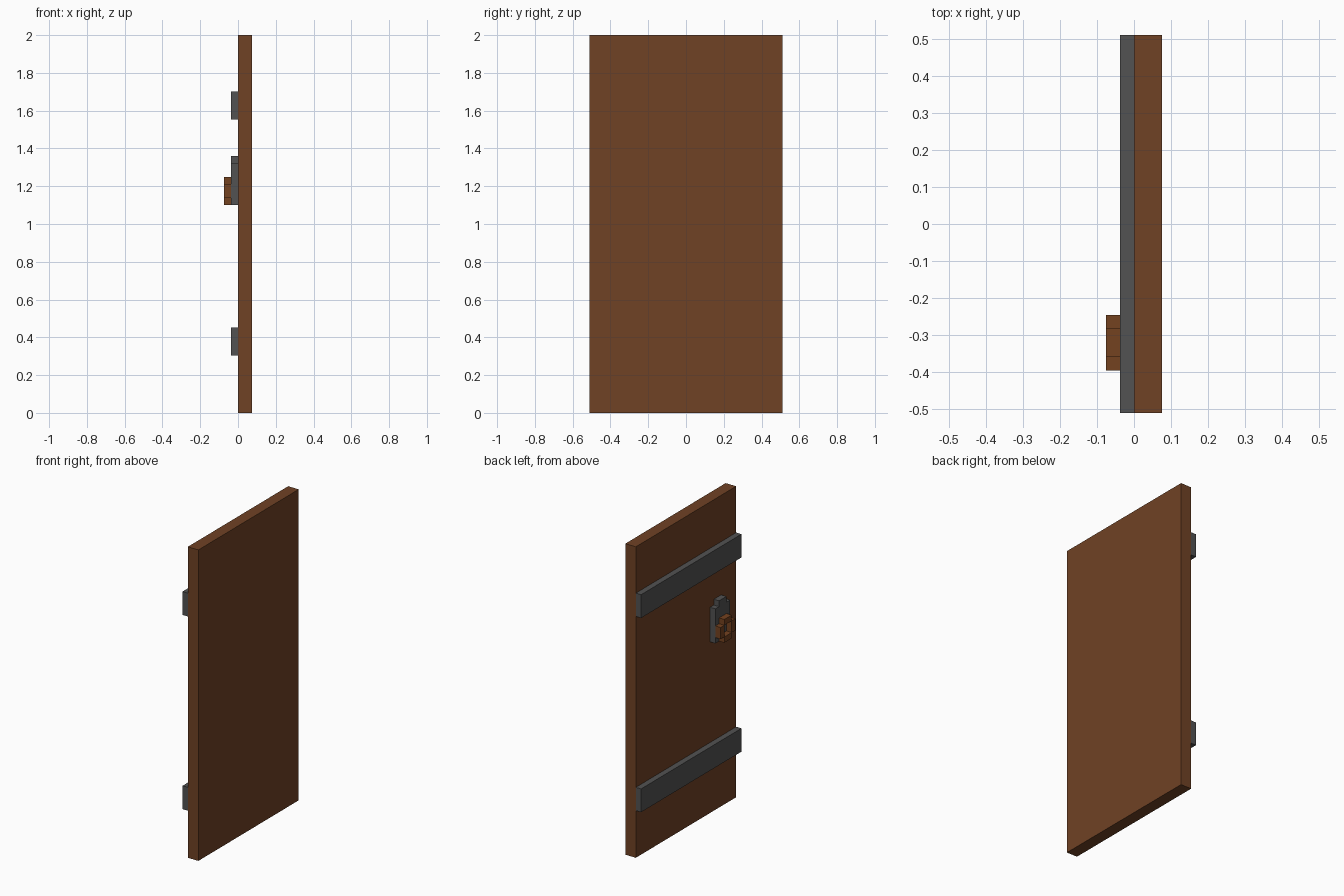
import bpy
import bmesh

cube = bpy.data.objects.get("Cube")
if cube:
    bpy.data.objects.remove(cube, do_unlink=True)


def make_material(name, rgb):
    mat = bpy.data.materials.new(name)
    mat.use_nodes = True
    color = (*rgb, 1.0)
    mat.diffuse_color = color
    mat.node_tree.nodes["Principled BSDF"].inputs["Base Color"].default_value = color
    return mat


wood = make_material("brown wood", (0.162, 0.054, 0.018))
iron = make_material("dark iron", (0.084, 0.084, 0.084))
copper = make_material("copper brown", (0.174, 0.054, 0.014))

U = 0.0375          # module that all the fittings are built on
HALF = 0.51         # half the door width


def box(name, x, y, z, mat):
    """Box from (min, max) ranges."""
    bpy.ops.mesh.primitive_cube_add(size=1, location=[sum(r) / 2 for r in (x, y, z)])
    obj = bpy.context.object
    obj.name = name
    obj.scale = [r[1] - r[0] for r in (x, y, z)]
    bpy.ops.object.transform_apply(location=False, rotation=False, scale=True)
    obj.data.materials.append(mat)
    return obj


def extruded_profile(name, points, x, mat):
    """Solid with a (y, z) outline, running through the x range."""
    bm = bmesh.new()
    face = bm.faces.new([bm.verts.new((x[0], y, z)) for y, z in points])
    solid = bmesh.ops.extrude_face_region(bm, geom=[face])
    moved = [v for v in solid["geom"] if isinstance(v, bmesh.types.BMVert)]
    bmesh.ops.translate(bm, verts=moved, vec=(x[1] - x[0], 0, 0))
    bmesh.ops.recalc_face_normals(bm, faces=bm.faces)
    mesh = bpy.data.meshes.new(name)
    bm.to_mesh(mesh)
    bm.free()
    obj = bpy.data.objects.new(name, mesh)
    bpy.context.collection.objects.link(obj)
    mesh.materials.append(mat)
    return obj


# Door leaf
box("door_panel", (0, 2 * U), (-HALF, HALF), (0, 2), wood)

# Iron straps across the door
for name, z in (("lower_strap", 0.303), ("upper_strap", 1.552)):
    box(name, (-U, 0), (-HALF, HALF), (z, z + 4 * U), iron)

# Handle plate with stepped upper corners
mid, low, top = -0.32, 1.1, 1.36
half_outline = [(2 * U, low), (2 * U, top - U), (U, top - U), (U, top)]
outline = [(mid + y, z) for y, z in half_outline]
outline += [(mid - y, z) for y, z in reversed(half_outline)]
extruded_profile("handle_plate", outline, (-U, 0), iron)

# Ring handle: four bars around an open middle
centre = low + 2 * U
for name, side in (("left", -1), ("right", 1)):
    y = sorted((mid + side * U, mid + side * 2 * U))
    box(f"ring_{name}_bar", (-2 * U, -U), y, (centre - U, centre + U), copper)
for name, side in (("lower", -1), ("upper", 1)):
    z = sorted((centre + side * U, centre + side * 2 * U))
    box(f"ring_{name}_bar", (-2 * U, -U), (mid - U, mid + U), z, copper)
